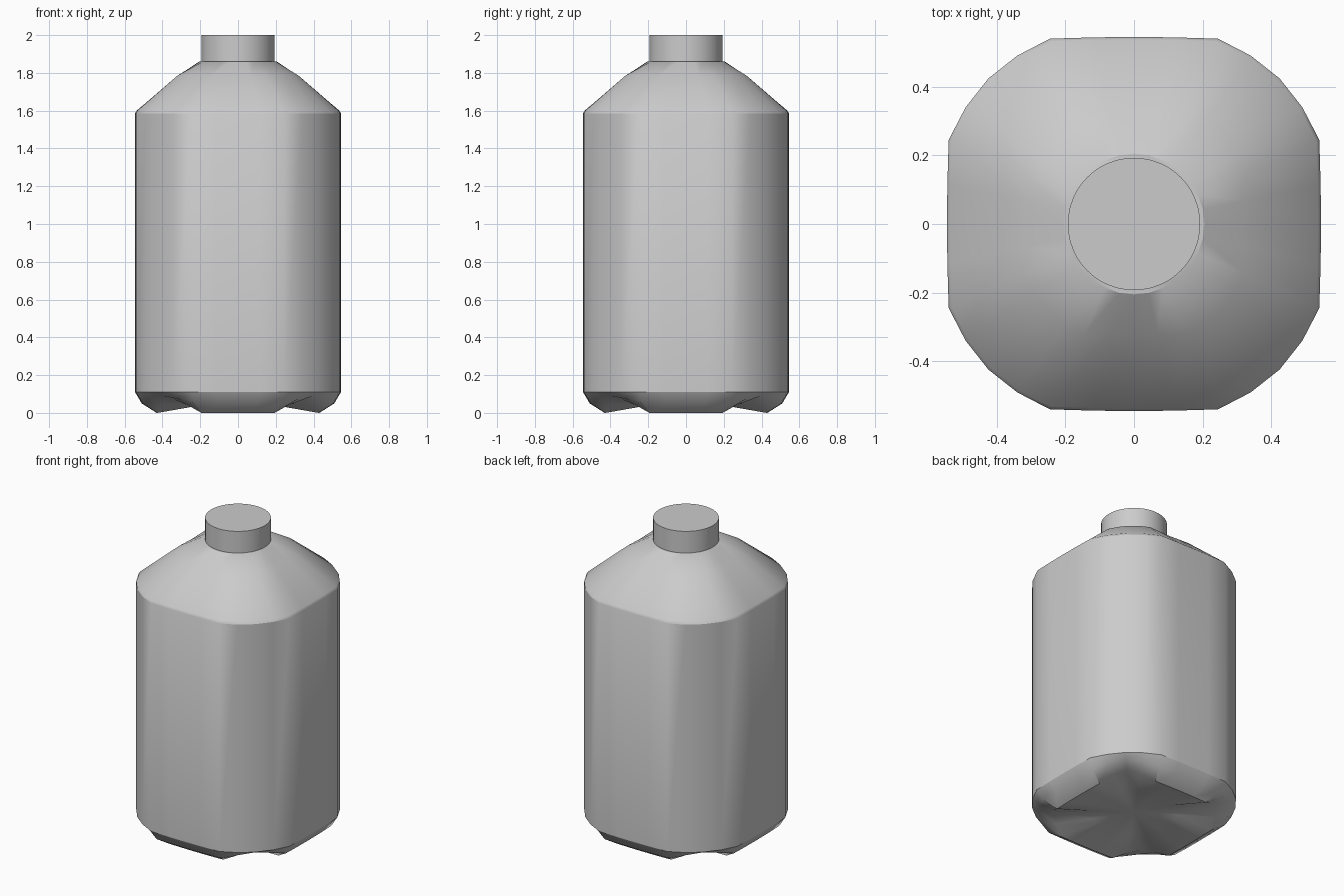
import bpy, bmesh
from math import sin, cos, radians

if "Cube" in bpy.data.objects:
    bpy.data.objects.remove(bpy.data.objects["Cube"])

# one quadrant of the rounded-square section: (angle, radius, valley weight)
QUAD = [(0, 0.545, 0), (12, 0.556, 0), (24.4, 0.593, 0), (34.7, 0.597, 0.6),
        (45, 0.60, 1), (55.3, 0.597, 0.6), (65.6, 0.593, 0), (78, 0.556, 0)]
SECTION = [(radians(a + 90 * q), r, w) for q in range(4) for a, r, w in QUAD]


def section_ring(scale, z, lift=0.0, squeeze=0.0):
    """Scaled section; lift raises the corners, squeeze pulls in the sides."""
    ring = []
    for a, r, w in SECTION:
        k = r * scale - (squeeze if r < 0.55 else squeeze * 0.6 if r < 0.56 else 0)
        ring.append((k * cos(a), k * sin(a), z + lift * w))
    return ring


def circle_ring(radius, z, angles):
    return [(radius * cos(a), radius * sin(a), z) for a in angles]


def loft(name, rings, bottom_z):
    bm = bmesh.new()
    loops = [[bm.verts.new(p) for p in ring] for ring in rings]
    n = len(loops[0])
    for lo, hi in zip(loops, loops[1:]):
        for i in range(n):
            j = (i + 1) % n
            bm.faces.new((lo[i], lo[j], hi[j], hi[i]))
    centre = bm.verts.new((0, 0, bottom_z))
    for i in range(n):
        bm.faces.new((centre, loops[0][(i + 1) % n], loops[0][i]))
    bm.faces.new(loops[-1])
    bmesh.ops.recalc_face_normals(bm, faces=bm.faces)
    mesh = bpy.data.meshes.new(name)
    bm.to_mesh(mesh)
    bm.free()
    obj = bpy.data.objects.new(name, mesh)
    bpy.context.collection.objects.link(obj)
    bpy.ops.object.select_all(action='DESELECT')
    obj.select_set(True)
    bpy.context.view_layer.objects.active = obj
    bpy.ops.object.shade_smooth_by_angle(angle=radians(30))
    return obj


# body: four-footed base, straight walls, sloped shoulder
angles = [a for a, r, w in SECTION]
loft("bottle_body", [
    section_ring(0.42, 0.035, 0.02),
    section_ring(0.79, 0.0, 0.07),
    section_ring(0.935, 0.05, 0.04),
    section_ring(1.0, 0.11),
    section_ring(1.0, 1.585),
    section_ring(0.985, 1.60),
    section_ring(0.595, 1.785, 0, 0.01),
    circle_ring(0.205, 1.86, angles),
], 0.05)

# cap: short cylinder on the shoulder
cap_angles = [radians(360 * i / 48) for i in range(48)]
loft("cap", [circle_ring(0.193, 1.86, cap_angles),
             circle_ring(0.193, 2.0, cap_angles)], 1.86)
